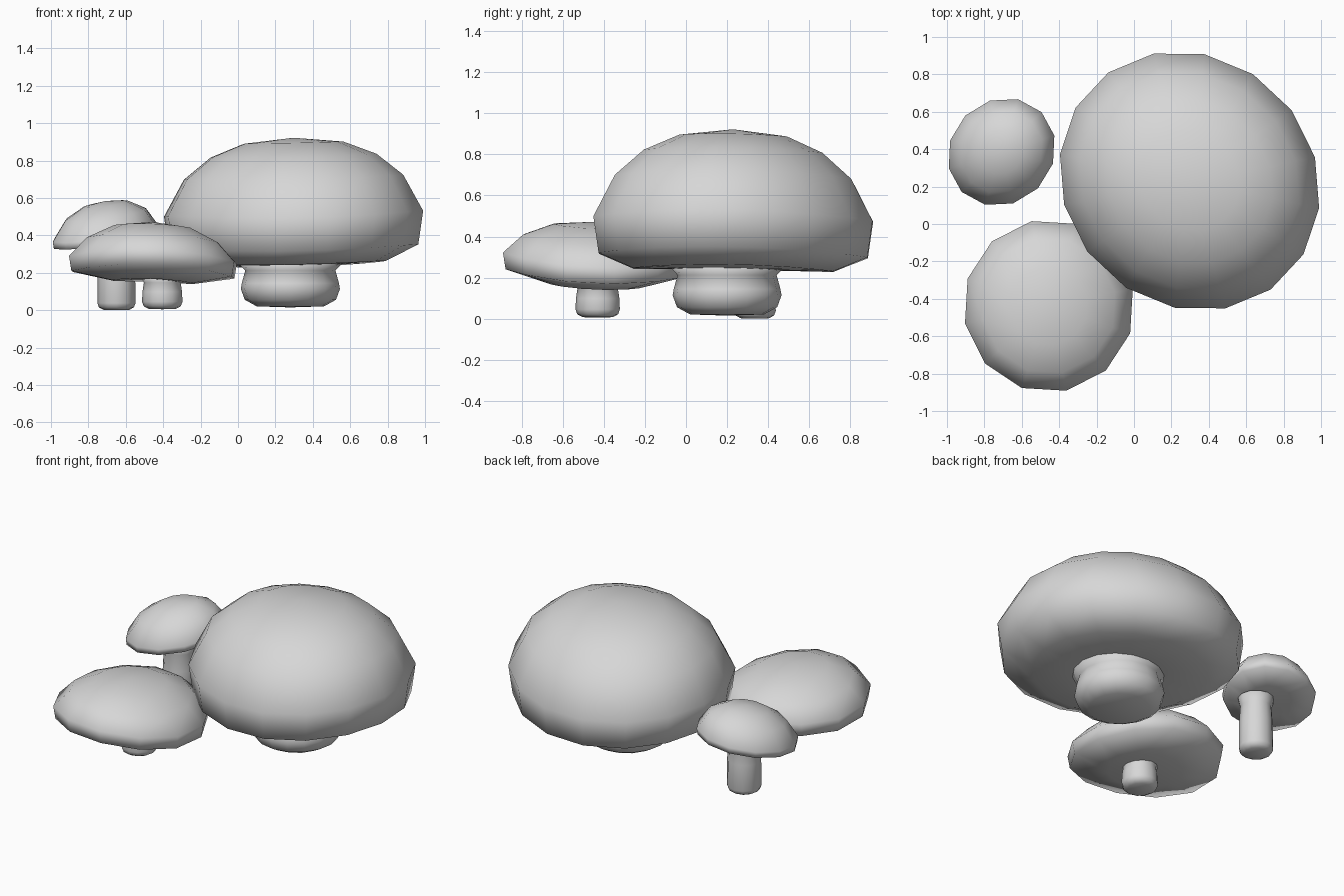
import bpy
import bmesh
from math import cos, sin, tau, radians
from mathutils import Matrix, Vector

default = bpy.data.objects.get("Cube")
if default:
    bpy.data.objects.remove(default, do_unlink=True)

grey = bpy.data.materials.new("plain grey")
grey.use_nodes = True
grey.diffuse_color = (0.68, 0.68, 0.68, 1)
grey.node_tree.nodes["Principled BSDF"].inputs["Base Color"].default_value = (0.68, 0.68, 0.68, 1)


def lathe(name, centre, profile, sides, phase=0, turn=0, depth=1, slope=(0, 0), bend=0):
    """Turn a (radius, height) profile into an oval body that leans and bends."""
    bm = bmesh.new()
    spin = Matrix.Rotation(radians(turn), 2)
    rings = []
    for r, z in profile:
        ring = []
        for i in range(1 if r == 0 else sides):
            a = radians(phase) + tau * i / sides
            x, y = spin @ Vector((r * cos(a), r * depth * sin(a)))
            lift = slope[0] * x + slope[1] * y + bend * (y * y - x * x)
            ring.append(bm.verts.new((x, y, z + lift)))
        rings.append(ring)
    for low, high in zip(rings, rings[1:]):
        for i in range(sides):
            j = (i + 1) % sides
            corners = [low[i % len(low)], low[j % len(low)],
                       high[j % len(high)], high[i % len(high)]]
            bm.faces.new(list(dict.fromkeys(corners)))
    bmesh.ops.recalc_face_normals(bm, faces=bm.faces)
    for face in bm.faces:
        face.smooth = True
    mesh = bpy.data.meshes.new(name)
    bm.to_mesh(mesh)
    bm.free()
    mesh.materials.append(grey)
    obj = bpy.data.objects.new(name, mesh)
    obj.location = (*centre, 0)
    bpy.context.collection.objects.link(obj)


def stem(name, centre, radius, base, top, sides):
    """Rounded foot, slight taper and a flare that meets the cap."""
    span = top - base
    bevel = radius * 0.22
    lathe(name, centre, [
        (0, base), (radius * 0.68, base + bevel * 0.1), (radius * 0.92, base + bevel * 0.7),
        (radius, base + bevel * 1.7), (radius * 0.98, base + span * 0.55),
        (radius * 0.91, top - span * 0.16), (radius * 1.05, top), (0, top + 0.06)], sides)


# Large mushroom, oval across the diagonal
lathe("large_cap", (0.297, 0.23),
      [(0, 0.25), (0.27, 0.24), (0.52, 0.245), (0.70, 0.322), (0.727, 0.50),
       (0.615, 0.70), (0.465, 0.82), (0.28, 0.893), (0, 0.922)],
      16, 11.25, -43, 0.91, (0.02, -0.015), -0.035)
stem("large_stem", (0.28, 0.2), 0.265, 0.015, 0.25, 16)

# Wide low mushroom
lathe("wide_cap", (-0.455, -0.438),
      [(0, 0.165), (0.22, 0.155), (0.445, 0.208), (0.458, 0.288),
       (0.36, 0.385), (0.21, 0.45), (0, 0.472)],
      12, 11.6, 0, 1.01, (-0.04, -0.04), 0.1)
stem("wide_stem", (-0.405, -0.43), 0.108, 0.005, 0.175, 12)

# Small mushroom with a leaning cap
lathe("small_cap", (-0.708, 0.385),
      [(0, 0.365), (0.14, 0.36), (0.296, 0.372), (0.302, 0.41),
       (0.23, 0.512), (0.125, 0.568), (0, 0.584)],
      12, -30, 45, 0.91, (0.13, 0.1))
stem("small_stem", (-0.65, 0.335), 0.102, 0, 0.37, 12)
